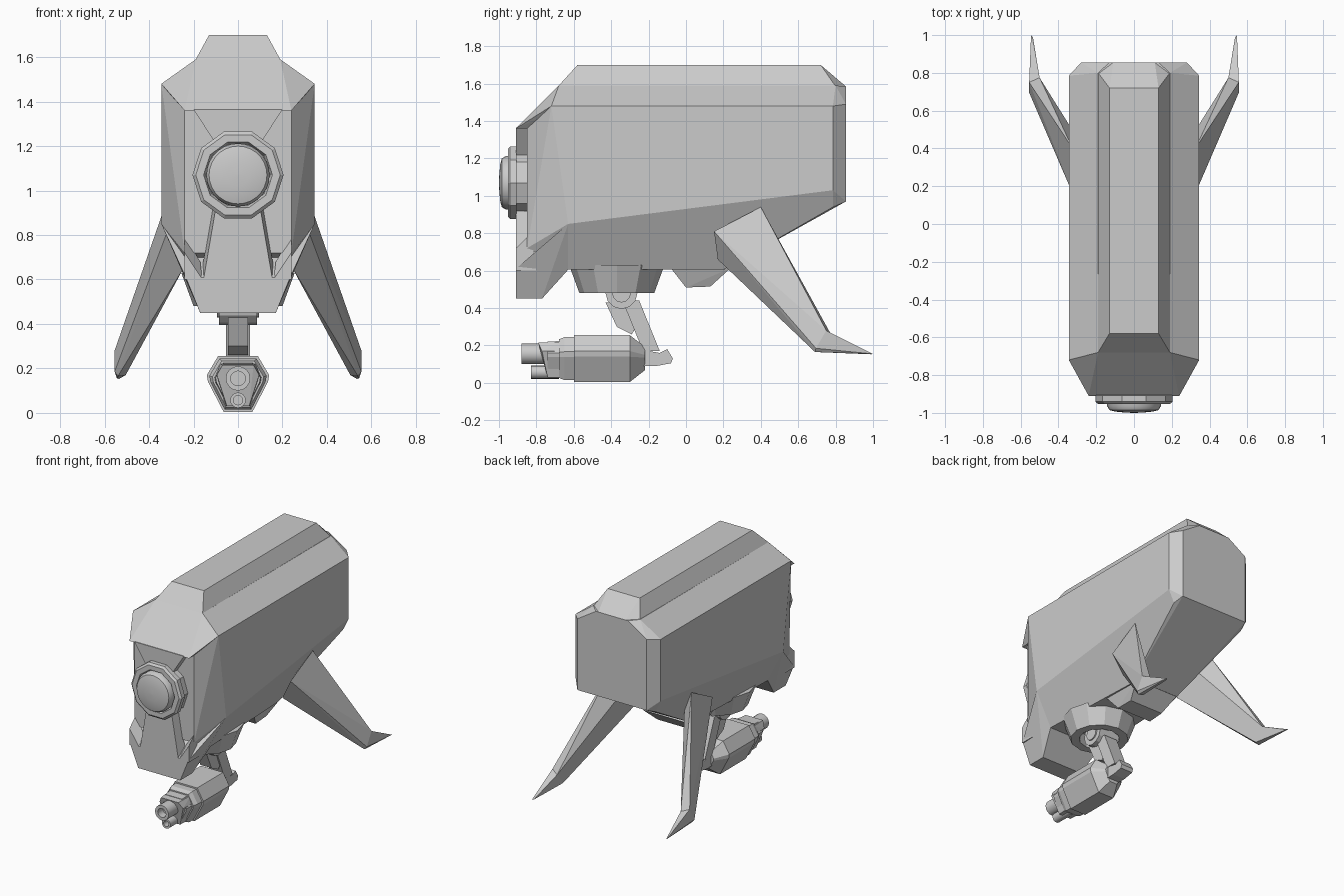
import bpy, bmesh, math
from mathutils import Vector

if "Cube" in bpy.data.objects:
    bpy.data.objects.remove(bpy.data.objects["Cube"])


def finish(name, bm):
    bmesh.ops.recalc_face_normals(bm, faces=bm.faces)
    me = bpy.data.meshes.new(name)
    bm.to_mesh(me)
    bm.free()
    ob = bpy.data.objects.new(name, me)
    bpy.context.collection.objects.link(ob)
    return ob


def hull(name, pts, sides="both"):
    """Convex solid. 'both': points mirrored into one solid; 'pair': one solid per side."""
    bm = bmesh.new()

    def add(ps):
        vs = [bm.verts.new(p) for p in ps]
        r = bmesh.ops.convex_hull(bm, input=vs)
        junk = {g for g in r["geom_interior"] + r["geom_unused"]
                if isinstance(g, bmesh.types.BMVert)}
        bmesh.ops.delete(bm, geom=list(junk), context="VERTS")

    flip = [(-x, y, z) for x, y, z in pts]
    if sides == "both":
        add(pts + [f for f, p in zip(flip, pts) if p[0] != 0])
    else:
        add(pts)
        add(flip)
    bmesh.ops.dissolve_limit(bm, angle_limit=math.radians(3),
                             verts=bm.verts, edges=bm.edges)
    return finish(name, bm)


def lathe(name, prof, center, axis, n, smooth=False):
    """Revolve (radius, height) pairs round an axis through center."""
    bm = bmesh.new()
    cx, cy, cz = center
    rings = []
    for r, h in prof:
        ring = []
        for i in range(n):
            a = 2 * math.pi * i / n
            u, v = r * math.cos(a), r * math.sin(a)
            co = {"x": (h, u, v), "y": (u, h, v), "z": (u, v, h)}[axis]
            ring.append(bm.verts.new(Vector(co) + Vector((cx, cy, cz))))
        rings.append(ring)
    for a, b in zip(rings, rings[1:]):
        for i in range(n):
            j = (i + 1) % n
            bm.faces.new((a[i], a[j], b[j], b[i]))
    bm.faces.new(rings[0])
    bm.faces.new(rings[-1])
    ob = finish(name, bm)
    if smooth:
        bpy.ops.object.select_all(action="DESELECT")
        bpy.context.view_layer.objects.active = ob
        ob.select_set(True)
        bpy.ops.object.shade_smooth_by_angle(angle=math.radians(35))
    return ob


def plate(name, yz, half):
    """Side profile (y, z) extruded across x."""
    bm = bmesh.new()
    f = bm.faces.new([bm.verts.new((-half, y, z)) for y, z in yz])
    r = bmesh.ops.extrude_face_region(bm, geom=[f], use_keep_orig=True)
    for v in r["geom"]:
        if isinstance(v, bmesh.types.BMVert):
            v.co.x = half
    return finish(name, bm)


# Main body shell with shoulders, tapered belly and bevelled back
hull("body", [
    (.19, -.68, 1.59), (.345, -.72, 1.48), (.345, -.63, .85),
    (.24, -.85, 1.36), (.24, -.85, .72), (.22, -.63, .605),
    (.185, .20, .605), (.345, .785, 1.48), (.345, .785, 1.03),
    (.30, .785, .94), (.19, .80, 1.59), (.28, .855, 1.49),
    (.28, .855, .97), (.13, .855, 1.585)])

# Raised roof ridge
hull("roof_ridge", [
    (.13, -.58, 1.70), (.19, -.68, 1.59), (.13, .72, 1.70),
    (.19, .80, 1.585), (.11, .855, 1.585), (.17, -.6, 1.5), (.17, .8, 1.5)])

# Overhanging brow
hull("brow", [(.24, -.91, 1.36), (.345, -.72, 1.48), (.19, -.68, 1.59),
              (.24, -.80, 1.36), (.33, -.68, 1.46)])

# Jaw with raised cheek corners
hull("jaw", [(.17, -.91, .45), (.235, -.91, .61), (.17, -.77, .45),
             (.22, -.63, .605), (.24, -.80, .62), (.345, -.63, .85)])
hull("jaw_cheeks", [(.24, -.91, .72), (.24, -.91, .60), (.16, -.91, .60),
                    (.24, -.83, .80), (.17, -.85, .68), (.24, -.80, .60)], "pair")

# Centre strips of the face, above and below the eye
hull("face_strip_lower", [(.10, -.91, .92), (.155, -.91, .60),
                          (.115, -.84, .92), (.17, -.84, .60)])
hull("face_strip_upper", [(.10, -.91, 1.21), (.20, -.91, 1.365),
                          (.10, -.84, 1.21), (.20, -.84, 1.365)])

# Eye
lathe("eye_ring", [(.19, -.84), (.19, -.905), (.205, -.905), (.205, -.94),
                   (.19, -.953), (.155, -.953), (.145, -.93)],
      (0, 0, 1.07), "y", 10)
lathe("eye_lens", [(.142, -.92), (.142, -.965), (.130, -.985), (.10, -.993),
                   (.05, -.998), (.005, -1.0)], (0, 0, 1.07), "y", 28, True)

# Keel block under the belly
hull("keel", [(.20, -.11, .65), (.143, 0, .51), (.138, .13, .515),
              (.18, .24, .615), (.19, .2, .65)])

# Back legs and pointed feet
ankle = [(.555, .75, .28), (.555, .695, .185), (.54, .69, .165),
         (.505, .70, .17), (.50, .775, .26)]
hull("rear_legs", [(.325, .40, .94), (.32, .15, .81), (.24, .17, .66),
                   (.24, .36, .80)] + ankle, "pair")
hull("rear_feet", ankle + [(.545, 1.0, .155), (.535, .99, .153)], "pair")

# Turret ring and shoulder joint
lathe("turret", [(.255, .63), (.20, .48), (.14, .48), (.13, .56)],
      (0, -.37, 0), "z", 12)
lathe("shoulder_hub", [(.055, -.085), (.085, -.085), (.085, .085), (.055, .085)],
      (0, -.345, .48), "x", 12)
lathe("shoulder_pin", [(.05, -.095), (.05, .095)], (0, -.345, .48), "x", 12)

# Gun arm
plate("arm_brace", [(-.43, .43), (-.37, .30), (-.29, .26), (-.26, .31), (-.33, .43)], .045)
plate("arm", [(-.34, .44), (-.25, .44), (-.14, .17), (-.23, .17)], .055)
plate("elbow", [(-.25, .18), (-.14, .16), (-.10, .18), (-.07, .13),
                (-.08, .105), (-.16, .09), (-.25, .09)], .05)

# Gun housing: one faceted section at several scales
SECTION = [(.09, .125), (.14, .04), (.135, .01), (.065, -.125)]


def gun_part(name, stations):
    return hull(name, [(x * s, y, .13 + z * s) for y, s in stations for x, z in SECTION])


gun_part("gun_housing", [(-.60, 1), (-.30, 1), (-.22, .5)])
gun_part("gun_collar_rear", [(-.68, .82), (-.65, .92), (-.58, .92)])
gun_part("gun_collar_mid", [(-.74, .72), (-.66, .76)])
hull("gun_muzzle_block", [(.07, -.79, .215), (.095, -.77, .17), (.05, -.74, .03),
                          (.08, -.66, .22), (.10, -.66, .17), (.055, -.66, .03)])
for nm, r, z, y in (("barrel_upper", .055, .155, -.88), ("barrel_lower", .035, .057, -.83)):
    lathe(nm, [(r, -.68), (r, y), (r * .6, y), (r * .6, y + .06)], (0, 0, z), "y", 16, True)
